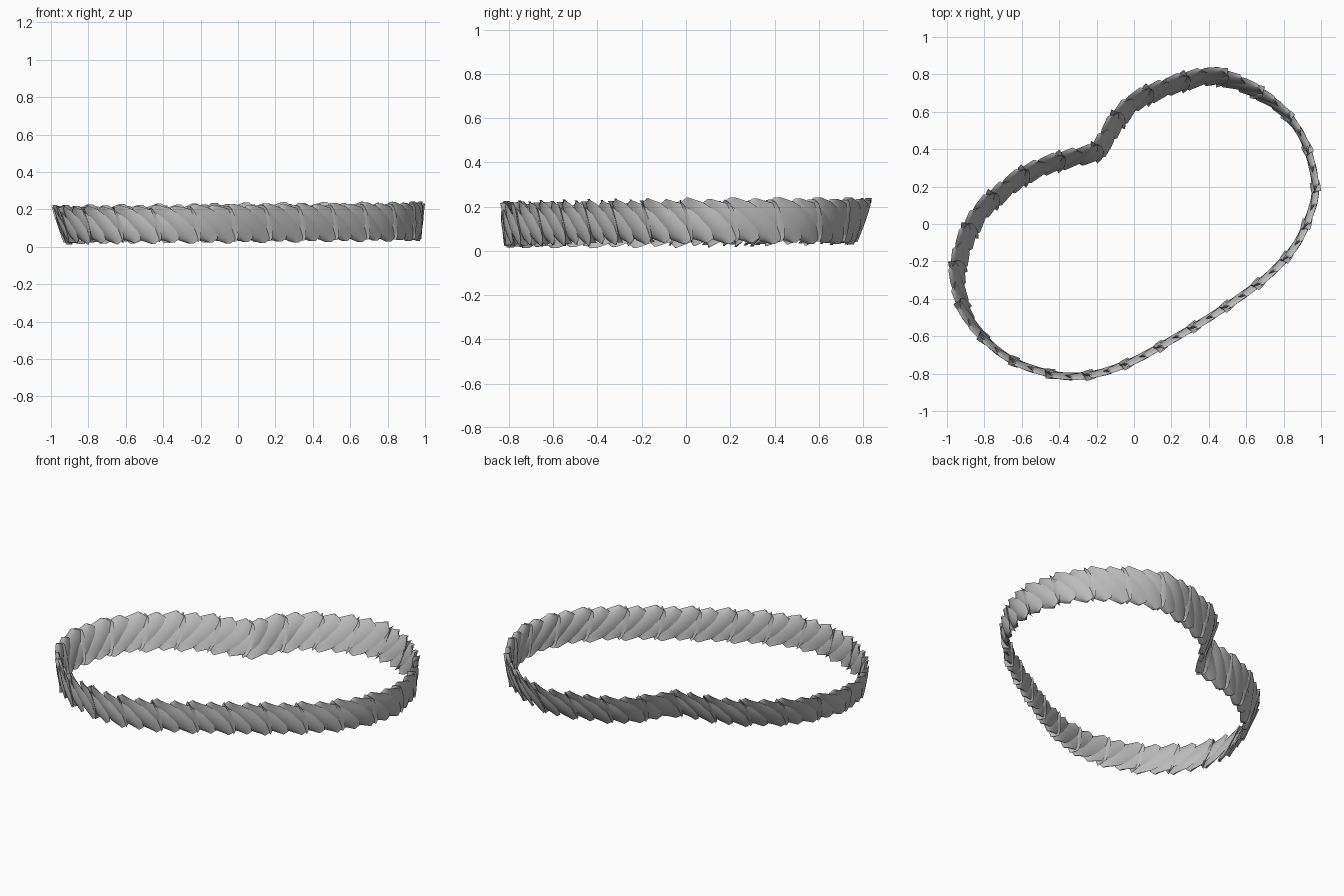
import bpy, bmesh, math
from mathutils import Vector

cube = bpy.data.objects.get("Cube")
if cube:
    bpy.data.objects.remove(cube, do_unlink=True)

mat = bpy.data.materials.new("plain grey")
mat.use_nodes = True
GREY = (0.5, 0.5, 0.5, 1)
mat.diffuse_color = GREY
mat.node_tree.nodes["Principled BSDF"].inputs["Base Color"].default_value = GREY

# Bean-shaped closed path, counter-clockwise
PATH = [Vector(p) for p in (
    (.97, .2), (.92, .42), (.82, .58), (.65, .71), (.43, .79), (.2, .74), (0, .65),
    (-.1, .54), (-.2, .39), (-.35, .35), (-.55, .28), (-.72, .16), (-.85, .02),
    (-.94, -.22), (-.92, -.42), (-.83, -.58), (-.65, -.73), (-.4, -.81), (-.2, -.8),
    (0, -.73), (.2, -.62), (.45, -.47), (.7, -.29), (.86, -.12), (.94, .05))]


def spline(points, steps=12):
    out, n = [], len(points)
    for i in range(n):
        a, b, c, d = (points[(i + k) % n] for k in (-1, 0, 1, 2))
        for j in range(steps):
            t = j / steps
            out.append(0.5 * (2 * b + (c - a) * t + (2 * a - 5 * b + 4 * c - d) * t * t
                              + (3 * b - a - 3 * c + d) * t ** 3))
    return out


CURVE = spline(PATH)
LENGTHS = [0.0]
for i, p in enumerate(CURVE):
    LENGTHS.append(LENGTHS[-1] + (CURVE[(i + 1) % len(CURVE)] - p).length)
TOTAL = LENGTHS[-1]


def on_path(s):
    s %= TOTAL
    i = next(k for k in range(len(CURVE)) if LENGTHS[k + 1] >= s)
    f = (s - LENGTHS[i]) / (LENGTHS[i + 1] - LENGTHS[i])
    return CURVE[i].lerp(CURVE[(i + 1) % len(CURVE)], f)


def place(s, n, h):
    """Distance along the path, outward offset, height from -1 to 1."""
    p = on_path(s)
    tan = (on_path(s + .04) - on_path(s - .04)).normalized()
    out = Vector((tan.y, -tan.x))
    # The top leans outward on the back and left
    lean = .008 + .034 * max(0, min(1, (p.y - p.x * .7 + .1) / .6))
    p = p + out * (n + lean * h)
    z = .127 + .009 * (p.x + p.y * .5) + .105 * h
    return (p.x, p.y, z)


def leaf(bm, s0, run, half, bulge, tilt, reach=1.0, rows=10, cols=6):
    """Slanted lens-shaped leaf going from the top edge to the bottom edge."""
    rings = []
    for r in range(rows + 1):
        t = r / rows
        width = half * (.3 + .7 * math.sin(math.pi * t) ** .6 if 0 < r < rows else .12)
        thick = bulge * (.35 + .65 * math.sin(math.pi * t))
        centre = s0 + run * (t - .5)
        ring = []
        for side in (1, -1):
            for c in range(cols):
                w = (-1 + 2 * c / cols) * side
                n = side * thick * (1 - w * w) + tilt * w
                ring.append(bm.verts.new(place(centre + width * w, n, reach * (1 - 2 * t))))
        rings.append(ring)
    count = len(rings[0])
    for a, b in zip(rings, rings[1:]):
        for k in range(count):
            m = (k + 1) % count
            bm.faces.new((a[k], a[m], b[m], b[k]))
    bm.faces.new(rings[0])
    bm.faces.new(rings[-1])


def finish(bm, name):
    bmesh.ops.recalc_face_normals(bm, faces=bm.faces)
    mesh = bpy.data.meshes.new(name)
    bm.to_mesh(mesh)
    bm.free()
    mesh.materials.append(mat)
    obj = bpy.data.objects.new(name, mesh)
    bpy.context.collection.objects.link(obj)
    bpy.ops.object.select_all(action='DESELECT')
    obj.select_set(True)
    bpy.context.view_layer.objects.active = obj
    bpy.ops.object.shade_smooth_by_angle(angle=math.radians(40))


UNITS = 26
STEP = TOTAL / UNITS

# Two slanted strands in every repeat of the band
strands = bmesh.new()
for u in range(UNITS * 2):
    leaf(strands, u * STEP / 2, .19, .088, .017, .012, reach=1 if u % 2 else .94)
finish(strands, "twisted_strands")

# Narrow upright blades at the seam of each repeat
blades = bmesh.new()
for u in range(UNITS):
    leaf(blades, u * STEP, .05, .03, .014, .022, reach=.9, cols=4)
finish(blades, "seam_blades")
